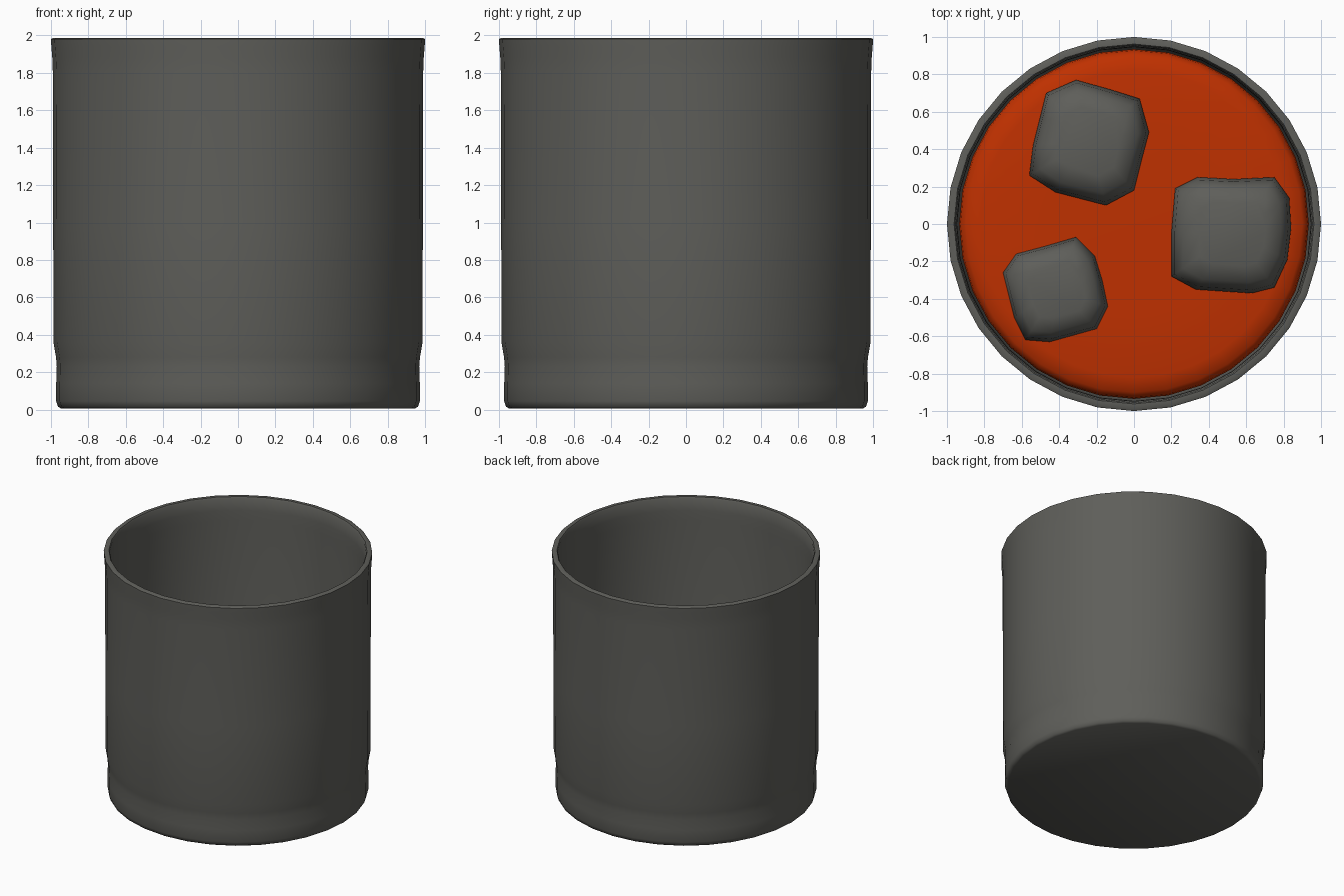
import bpy, bmesh, math

if "Cube" in bpy.data.objects:
    bpy.data.objects.remove(bpy.data.objects["Cube"])


def material(name, rgb):
    m = bpy.data.materials.new(name)
    m.diffuse_color = (*rgb, 1)
    m.use_nodes = True
    m.node_tree.nodes["Principled BSDF"].inputs["Base Color"].default_value = m.diffuse_color
    return m


GLASS = material("smoky_grey", (0.113, 0.113, 0.102))
AMBER = material("amber_orange", (0.52, 0.03, 0.0))


def loft(name, rings, mat, angle):
    """Skin a list of equal-length rings, capping first and last."""
    bm = bmesh.new()
    rows = [[bm.verts.new(p) for p in r] for r in rings]
    n = len(rows[0])
    for a, b in zip(rows, rows[1:]):
        for i in range(n):
            j = (i + 1) % n
            bm.faces.new((a[i], a[j], b[j], b[i]))
    bm.faces.new(rows[0][::-1])
    bm.faces.new(rows[-1])
    bmesh.ops.recalc_face_normals(bm, faces=bm.faces)
    me = bpy.data.meshes.new(name)
    bm.to_mesh(me)
    bm.free()
    me.materials.append(mat)
    ob = bpy.data.objects.new(name, me)
    bpy.context.collection.objects.link(ob)
    bpy.ops.object.select_all(action='DESELECT')
    ob.select_set(True)
    bpy.context.view_layer.objects.active = ob
    bpy.ops.object.shade_smooth_by_angle(angle=math.radians(angle))
    return ob


def circle(r, z, n=32):
    return [(r * math.cos(2 * math.pi * i / n), r * math.sin(2 * math.pi * i / n), z)
            for i in range(n)]


# Tumbler: outer wall, rim, inner wall, thick base
profile = [(0.945, 0.005), (0.962, 0.015), (0.972, 0.045), (0.972, 0.14), (0.969, 0.23),
           (0.973, 0.28), (0.987, 0.36), (0.988, 1.0), (0.99, 1.8), (0.993, 1.88),
           (0.998, 1.94), (1.0, 1.98), (0.99, 1.986), (0.962, 1.986), (0.955, 1.975),
           (0.948, 1.88), (0.946, 1.8), (0.943, 0.4), (0.93, 0.32), (0.89, 0.28)]
loft("tumbler", [circle(r, z) for r, z in profile], GLASS, 50)

# Drink with softly rounded edge
drink = [(0.88, 0.29), (0.925, 0.33), (0.935, 0.4), (0.935, 0.88), (0.928, 0.925),
         (0.9, 0.955), (0.82, 0.97), (0.5, 0.975)]
loft("drink", [circle(r, z) for r, z in drink], AMBER, 60)

# Ice cubes: plan outlines lofted with rounded top and bottom
outlines = [
    [(-.47, .70), (-.31, .77), (-.13, .72), (.03, .67), (.08, .49), (.04, .34),
     (0, .18), (-.15, .10), (-.42, .17), (-.56, .26), (-.54, .42), (-.50, .58)],
    [(.22, .19), (.34, .25), (.53, .24), (.75, .25), (.83, .14), (.84, -.02),
     (.82, -.19), (.75, -.34), (.63, -.37), (.33, -.35), (.20, -.28), (.20, -.05)],
    [(-.63, -.16), (-.48, -.12), (-.31, -.07), (-.21, -.17), (-.17, -.30), (-.14, -.44),
     (-.20, -.56), (-.45, -.63), (-.58, -.62), (-.64, -.50), (-.70, -.26)],
]
for k, (pts, top) in enumerate(zip(outlines, (1.2, 1.2, 1.16))):
    cx = sum(p[0] for p in pts) / len(pts)
    cy = sum(p[1] for p in pts) / len(pts)
    h = 0.58 if k < 2 else 0.5
    rings = [[(cx + (x - cx) * s, cy + (y - cy) * s, top - h * d) for x, y in pts]
             for s, d in ((0.55, 1), (0.82, 0.95), (0.95, 0.83), (1, 0.6), (1, 0.36),
                          (0.95, 0.17), (0.82, 0.05), (0.55, 0))]
    loft(f"ice_cube_{k + 1}", rings, GLASS, 80)
